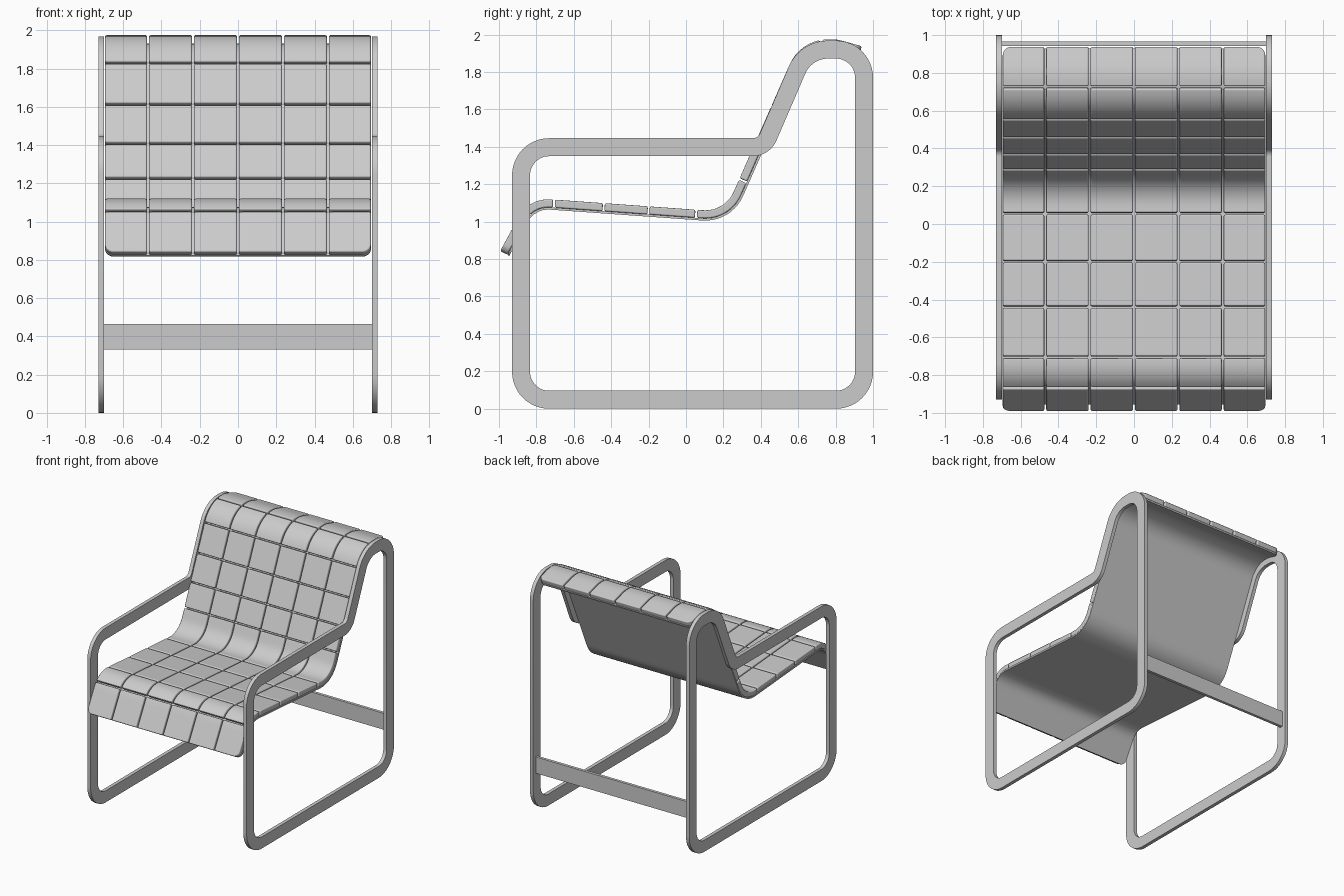
import bpy, bmesh, math
from mathutils import Vector

if "Cube" in bpy.data.objects:
    bpy.data.objects.remove(bpy.data.objects["Cube"])


def fillet(corners, closed=False, seg=12):
    """Round the corners (y, z, radius) of a polyline."""
    pts, n = [], len(corners)
    for i, (y, z, r) in enumerate(corners):
        p = Vector((y, z))
        if not closed and i in (0, n - 1):
            pts.append(p)
            continue
        a = (Vector(corners[i - 1][:2]) - p).normalized()
        b = (Vector(corners[(i + 1) % n][:2]) - p).normalized()
        half = a.angle(b) / 2
        t = r / math.tan(half)
        c = p + (a + b).normalized() * (r / math.sin(half))
        u, v = p + a * t - c, p + b * t - c
        sweep = u.angle(v)
        for k in range(seg + 1):
            f = k / seg
            pts.append(c + (u * math.sin((1 - f) * sweep) + v * math.sin(f * sweep)) / math.sin(sweep))
    return pts


def normals(pts, closed=False):
    """Mitred left-hand normals along a polyline."""
    out, n = [], len(pts)
    for i in range(n):
        ns = []
        for a, b in ((i - 1, i), (i, i + 1)):
            if closed or (a >= 0 and b < n):
                d = (pts[b % n] - pts[a % n]).normalized()
                ns.append(Vector((-d.y, d.x)))
        m = ns[0] + ns[-1]
        out.append(m / (1 + ns[0].dot(ns[-1])))
    return out


def finish(bm, name):
    bmesh.ops.recalc_face_normals(bm, faces=bm.faces[:])
    me = bpy.data.meshes.new(name)
    bm.to_mesh(me)
    bm.free()
    ob = bpy.data.objects.new(name, me)
    bpy.context.collection.objects.link(ob)
    return ob


def smooth(ob):
    bpy.ops.object.select_all(action='DESELECT')
    ob.select_set(True)
    bpy.context.view_layer.objects.active = ob
    bpy.ops.object.shade_smooth_by_angle(angle=math.radians(35))


# Side frames: one continuous flat band each
ring = fillet([(-.882, .048, .15), (.952, .048, .15), (.952, 1.92, .15),
               (.641, 1.92, .18), (.416, 1.398, .09), (-.882, 1.398, .15)], True)
ring_n = normals(ring, True)
for name, x0, x1 in (("left_frame", -.73, -.7), ("right_frame", .7, .73)):
    bm = bmesh.new()
    rows = []
    for p, m in zip(ring, ring_n):
        a, b = p + m * .048, p - m * .048
        rows.append([bm.verts.new((x, q.x, q.y)) for x, q in ((x0, a), (x1, a), (x1, b), (x0, b))])
    for i, r in enumerate(rows):
        s = rows[(i + 1) % len(rows)]
        for k in range(4):
            bm.faces.new((r[k], r[(k + 1) % 4], s[(k + 1) % 4], s[k]))
    smooth(finish(bm, name))

# Rear crossbar
bm = bmesh.new()
bmesh.ops.create_cube(bm, size=1)
for v in bm.verts:
    v.co = (v.co.x * 1.4, v.co.y * .024 + .954, v.co.z * .135 + .398)
finish(bm, "rear_crossbar")

# Seat curve: underside of the sling, running from the front lip to the top rear
path = fillet([(-.945, .817, 0), (-.807, 1.07, .12), (.243, .995, .22),
               (.649, 1.92, .17), (.80, 1.92, .15), (.925, 1.885, 0)])
path_n = normals(path)
dist = [0]
for a, b in zip(path, path[1:]):
    dist.append(dist[-1] + (b - a).length)
total = dist[-1]
THICK, SHEET, W = .055, .012, .695


def at(s, h):
    """Point at distance s along the curve, raised by h."""
    i = 0
    while i < len(dist) - 2 and dist[i + 1] < s:
        i += 1
    f = (s - dist[i]) / (dist[i + 1] - dist[i])
    return path[i].lerp(path[i + 1], f) + path_n[i].lerp(path_n[i + 1], f) * h


def slab(bm, ss, x0, x1, h0, h1, rounded=()):
    """Slab following the curve; rounded lists (end, side) corners to round."""
    rows = []
    for s in ss:
        a, b = at(s, h0), at(s, h1)
        rows.append([bm.verts.new((x, q.x, q.y)) for x, q in ((x0, a), (x1, a), (x1, b), (x0, b))])
    for r, s in zip(rows, rows[1:]):
        for k in range(4):
            bm.faces.new((r[k], r[(k + 1) % 4], s[(k + 1) % 4], s[k]))
    bm.faces.new(rows[0])
    bm.faces.new(rows[-1])
    edges = [bm.edges.get((rows[e][0], rows[e][3]) if side < 0 else (rows[e][1], rows[e][2]))
             for e, side in rounded]
    if edges:
        bmesh.ops.bevel(bm, geom=edges, offset=.045, segments=6, profile=.5, affect='EDGES')


# Sling sheet under the pads
bm = bmesh.new()
inner = [.07 + (total - .14) * k / 90 for k in range(91)]
slab(bm, [0] + inner + [total], -W, W, 0, SHEET, [(0, -1), (0, 1), (-1, -1), (-1, 1)])
smooth(finish(bm, "sling_sheet"))

# Upholstery pads: 11 rows by 6 columns, row seams given by depth on the top surface
samples = [total * k / 2000 for k in range(2001)]
seams = [0]
for y in (-.87, -.705, -.44, -.2, .055, .285, .365, .455, .55, .72):
    seams.append(next(s for s in samples if at(s, THICK).x >= y))
seams.append(total)
cols = [-W, -.47, -.235, 0, .235, .47, W]
GAP = .005
bm = bmesh.new()
last = len(seams) - 2
for r in range(last + 1):
    s0 = seams[r] + (GAP if r else 0)
    s1 = seams[r + 1] - (GAP if r < last else 0)
    a = s0 + (.06 if r == 0 else 0)
    b = s1 - (.06 if r == last else 0)
    n = max(3, int((b - a) / .022))
    ss = [a + (b - a) * k / n for k in range(n + 1)]
    if r == 0:
        ss.insert(0, s0)
    if r == last:
        ss.append(s1)
    for c in range(6):
        ends = [e for e, row in ((0, 0), (-1, last)) if r == row]
        side = -1 if c == 0 else 1 if c == 5 else 0
        slab(bm, ss, cols[c] + (GAP if c else 0), cols[c + 1] - (GAP if c < 5 else 0),
             SHEET, THICK, [(e, side) for e in ends if side])
pads = finish(bm, "seat_pads")
for p in pads.data.polygons:
    p.use_smooth = True
bev = pads.modifiers.new("soft_edges", 'BEVEL')
bev.width, bev.segments = .009, 3
bev.limit_method, bev.angle_limit = 'ANGLE', math.radians(45)
bev.use_clamp_overlap = False
bev.harden_normals = True
